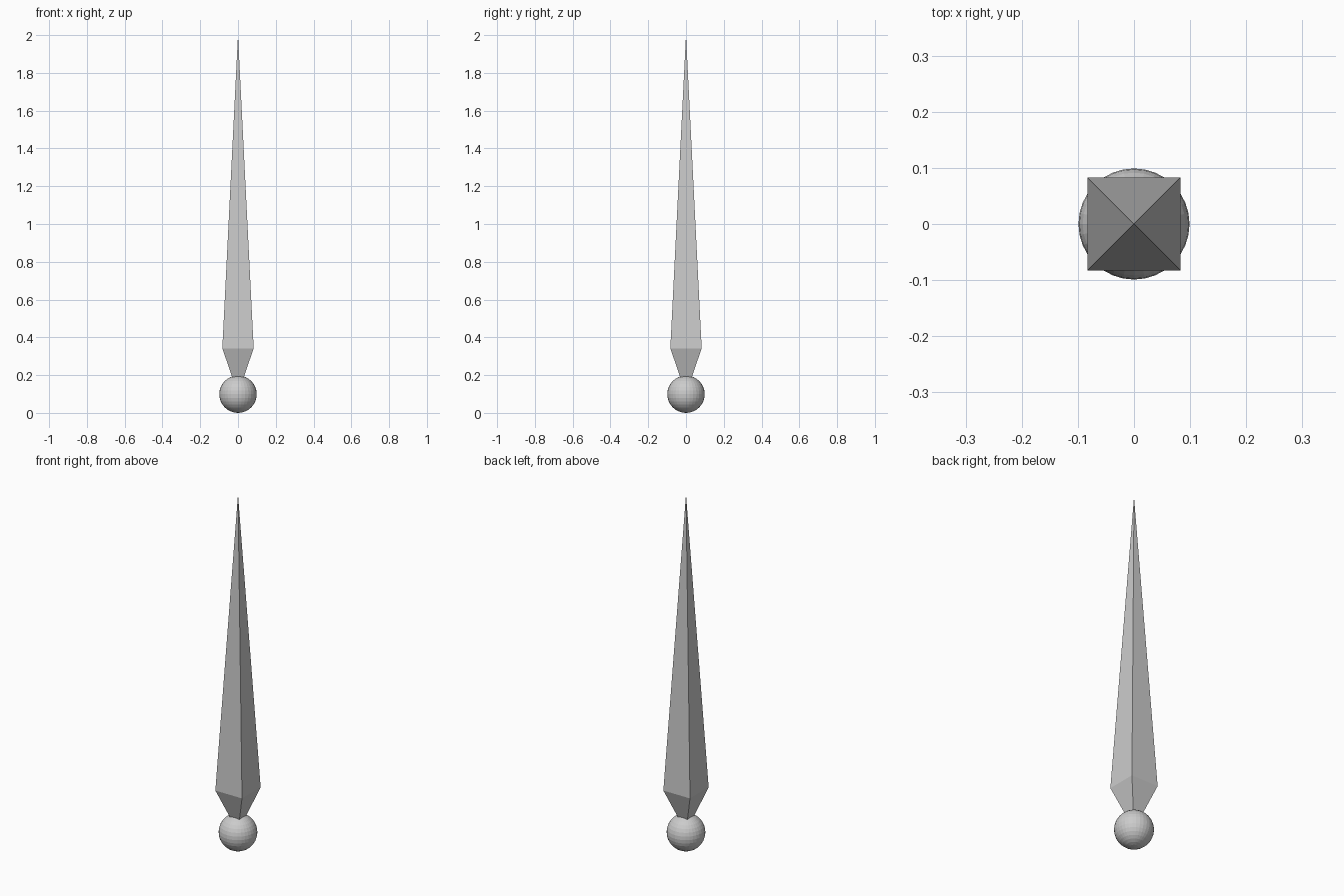
import bpy
import bmesh

if "Cube" in bpy.data.objects:
    bpy.data.objects.remove(bpy.data.objects["Cube"])

HEAD_Z, WAIST_Z, TIP_Z = 0.1, 0.342, 2.0
HALF_WIDTH = 0.083
BALL_RADIUS = 0.099

# Ball joint at the base
bpy.ops.mesh.primitive_uv_sphere_add(segments=32, ring_count=16,
                                     radius=BALL_RADIUS, location=(0, 0, BALL_RADIUS))
bpy.context.object.name = "base_ball"

# Long four-sided spike, pointed at both ends, widest near the ball
bm = bmesh.new()
waist = [bm.verts.new((sx * HALF_WIDTH, sy * HALF_WIDTH, WAIST_Z))
         for sx, sy in ((-1, -1), (1, -1), (1, 1), (-1, 1))]
head = bm.verts.new((0, 0, HEAD_Z))
tip = bm.verts.new((0, 0, TIP_Z))
for i in range(4):
    a, b = waist[i], waist[(i + 1) % 4]
    bm.faces.new((a, b, tip))
    bm.faces.new((b, a, head))
bmesh.ops.recalc_face_normals(bm, faces=bm.faces[:])
mesh = bpy.data.meshes.new("spike")
bm.to_mesh(mesh)
bm.free()
bpy.context.collection.objects.link(bpy.data.objects.new("spike", mesh))
